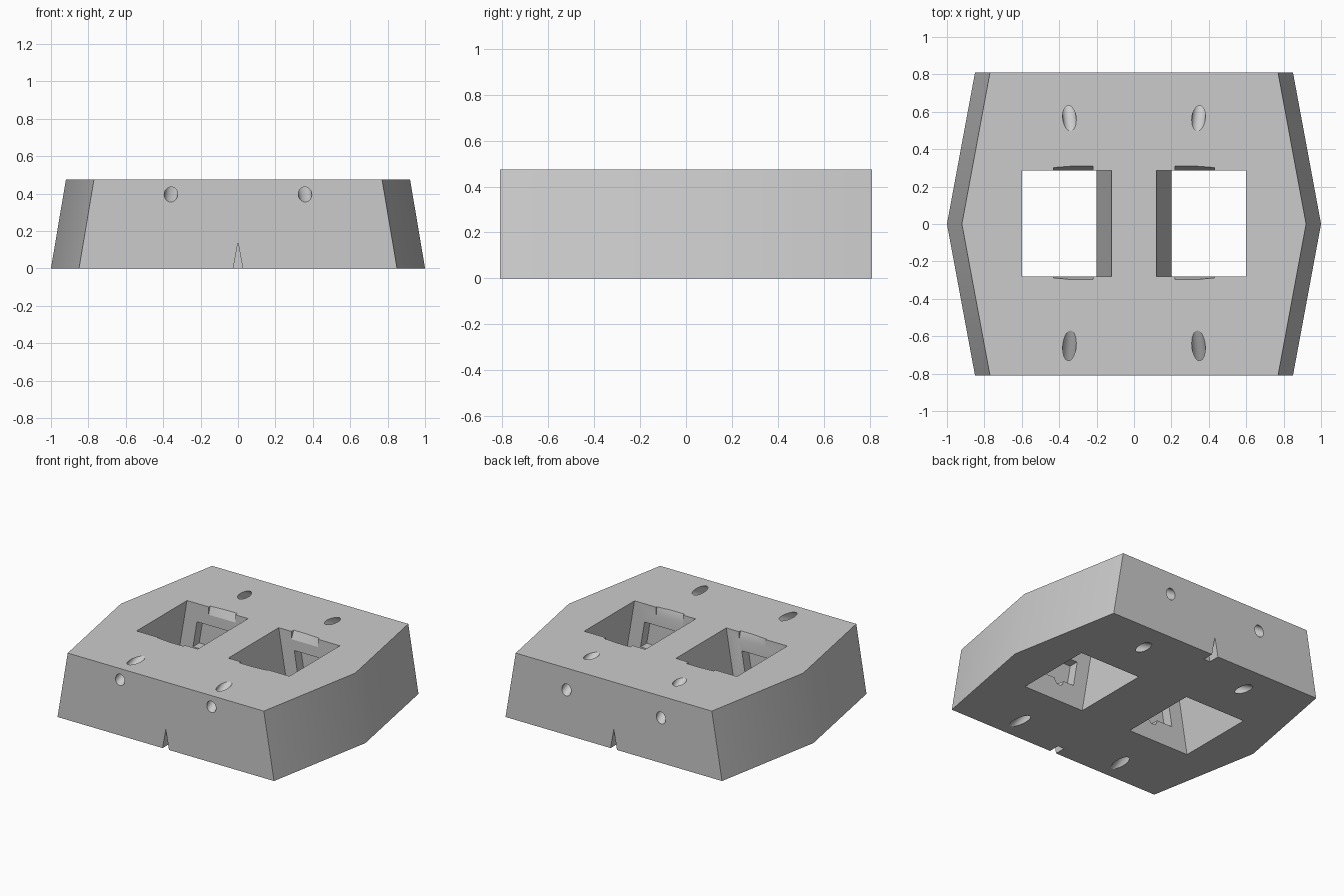
import bpy, bmesh
from mathutils import Vector

if "Cube" in bpy.data.objects:
    bpy.data.objects.remove(bpy.data.objects["Cube"])

H = 0.475      # block height
LEAN = 0.08    # outward lean of the sides from top to bottom


def hull(name, pts):
    """Convex solid through the given points."""
    bm = bmesh.new()
    for p in pts:
        bm.verts.new(p)
    bmesh.ops.convex_hull(bm, input=bm.verts)
    bmesh.ops.dissolve_limit(bm, angle_limit=0.002, verts=bm.verts, edges=bm.edges)
    bmesh.ops.recalc_face_normals(bm, faces=bm.faces)
    me = bpy.data.meshes.new(name)
    bm.to_mesh(me)
    bm.free()
    ob = bpy.data.objects.new(name, me)
    bpy.context.collection.objects.link(ob)
    return ob


def lean(s, x, y, z):
    """Point on side s, leaning outward towards the bottom."""
    return Vector((s * (x + LEAN * (1 - z / H)), y, z))


def leaning_box(s, x0, x1, y0, y1, z0, z1):
    return [lean(s, x, y, z) for x in (x0, x1) for y in (y0, y1) for z in (z0, z1)]


def bore(name, a, b, ext_a=0.15, ext_b=0.15, r=0.036):
    """Round cutter through a and b, extended at both ends."""
    d = (b - a).normalized()
    a, b = a - d * ext_a, b + d * ext_b
    bpy.ops.mesh.primitive_cylinder_add(vertices=32, radius=r, depth=(b - a).length,
                                        location=(a + b) / 2)
    ob = bpy.context.object
    ob.name = name
    ob.rotation_euler = d.to_track_quat('Z', 'Y').to_euler()
    return ob


def cut(target, cutter):
    cutter.hide_render = True
    m = target.modifiers.new("cut", 'BOOLEAN')
    m.operation, m.solver, m.object = 'DIFFERENCE', 'EXACT', cutter
    bpy.context.view_layer.objects.active = target
    bpy.ops.object.modifier_apply(modifier=m.name)
    bpy.data.objects.remove(cutter)


# Six-sided block with leaning ends
block = hull("block", [(s * (x - LEAN * k), y, H * k) for s in (-1, 1) for k in (0, 1)
                       for x, y in ((0.85, -0.81), (1, 0), (0.85, 0.81))])

for s in (-1, 1):
    # Through pocket, leaning with the side
    cut(block, hull("pocket_cutter", leaning_box(s, 0.12, 0.60, -0.28, 0.285, -0.1, H + 0.1)))

    for f, wall, n_in, n_out in ((1, 0.285, 0.31, 0.302), (-1, 0.28, 0.298, 0.288)):
        # Chamfered notch at the pocket rim
        inner = wall - 0.04
        notch = [(x, y, z) for x, yo in ((0.22, n_in), (0.43, n_out))
                 for y, z in ((inner, H - 0.055), (wall, H - 0.055), (inner, H + 0.055),
                              (2 * yo - wall, H + 0.055))]
        cut(block, hull("notch_cutter", [(s * x, f * y, z) for x, y, z in notch]))
        # Undercut recess inside the pocket wall
        y0, y1 = sorted((f * inner, f * (wall + 0.07)))
        cut(block, hull("recess_cutter", leaning_box(s, 0.22, 0.50, y0, y1, 0.16, 0.345)))

    # Slanted bores: outer face to top
    cut(block, bore("front_bore", lean(s, 0.345, -0.81, 0.395), lean(s, 0.345, -0.65, H)))
    cut(block, bore("back_bore", lean(s, 0.345, 0.81, 0.32), lean(s, 0.345, 0.565, H)))
    # Slanted bores: underside to pocket
    cut(block, bore("front_low_bore", lean(s, 0.34, -0.64, 0), lean(s, 0.34, -0.28, 0.16), ext_b=0.05))
    cut(block, bore("back_low_bore", lean(s, 0.34, 0.60, 0), lean(s, 0.34, 0.285, 0.18), ext_b=0.05))

# Centre mark notches at the bottom of front and back
for f in (-1, 1):
    cut(block, hull("mark_cutter", [(x, f * y, z) for y in (0.73, 0.9)
                                    for x, z in ((-0.032, -0.04), (0.032, -0.04), (0, 0.14))]))

bpy.ops.object.select_all(action='DESELECT')
block.select_set(True)
bpy.context.view_layer.objects.active = block
bpy.ops.object.shade_smooth_by_angle(angle=0.4)
